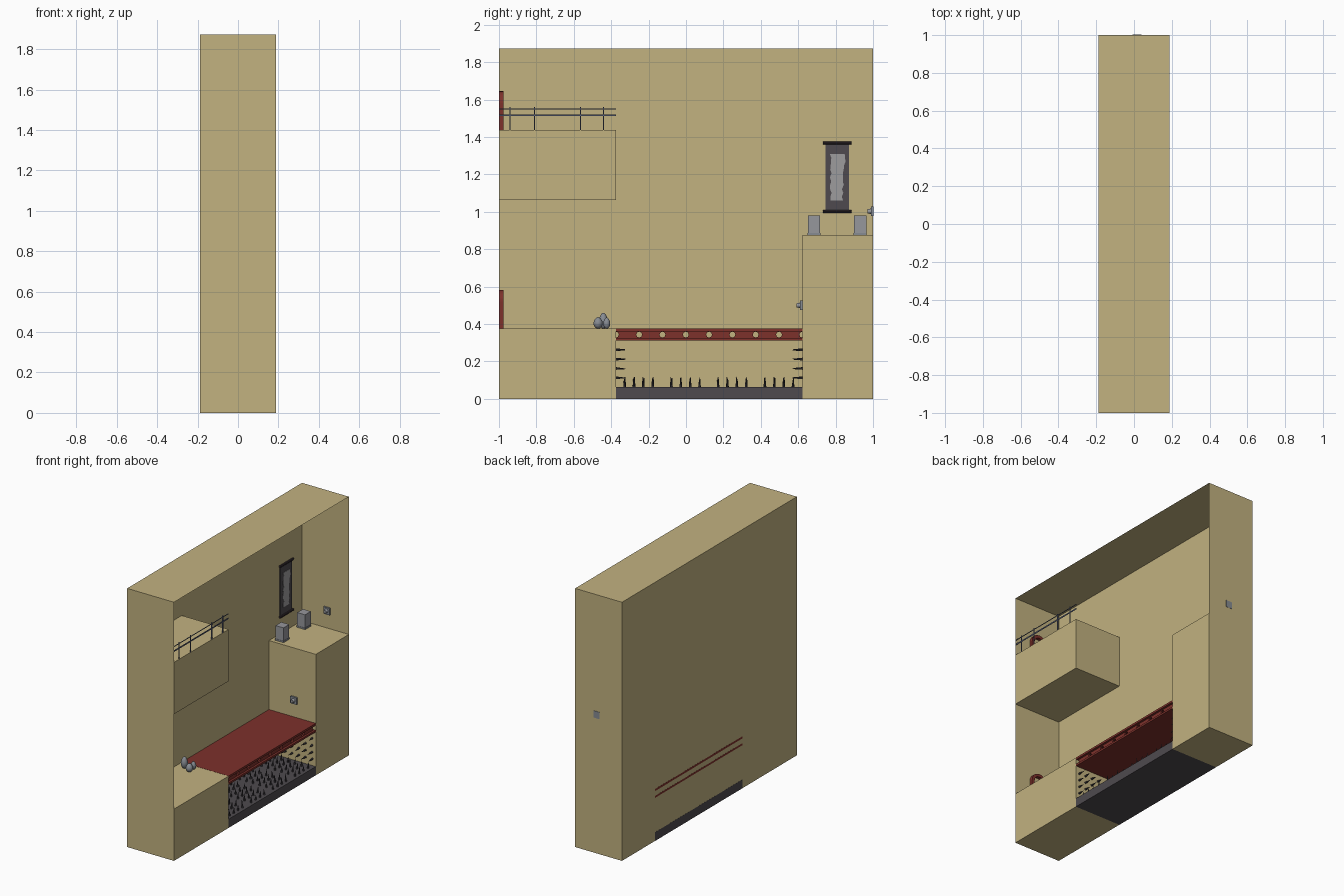
import bpy, bmesh, math, random
from mathutils import Matrix, Vector

if "Cube" in bpy.data.objects:
    bpy.data.objects.remove(bpy.data.objects["Cube"])

random.seed(4)
X, H = 0.1875, 1.872          # half depth and height of the room slice
PIT0, PIT1 = -0.375, 0.622    # pit limits along y


def mat(name, srgb):
    m = bpy.data.materials.new(name)
    lin = [((c / 255 + 0.055) / 1.055) ** 2.4 for c in srgb]
    m.diffuse_color = (*lin, 1)
    m.use_nodes = True
    m.node_tree.nodes["Principled BSDF"].inputs["Base Color"].default_value = m.diffuse_color
    return m


SAND = mat("sand", (194, 178, 128))
RED = mat("red_paint", (125, 49, 43))
DARK = mat("dark_stone", (78, 74, 78))
SPIKE = mat("spike_iron", (58, 55, 60))
ROD = mat("scroll_rod", (58, 48, 54))
PAPER = mat("scroll_ink", (158, 156, 158))
GREY = mat("grey_metal", (150, 151, 156))
STONE = mat("stone_grey", (134, 139, 146))
ROPE = mat("rail_blue_grey", (96, 104, 130))


def finish(name, bm, material, smooth=False):
    me = bpy.data.meshes.new(name)
    bm.to_mesh(me)
    bm.free()
    me.materials.append(material)
    for p in me.polygons:
        p.use_smooth = smooth
    ob = bpy.data.objects.new(name, me)
    bpy.context.collection.objects.link(ob)
    return ob


def add_box(bm, lo, hi):
    c = [(a + b) / 2 for a, b in zip(lo, hi)]
    s = [b - a for a, b in zip(lo, hi)]
    bmesh.ops.create_cube(bm, size=1, matrix=Matrix.Translation(c) @ Matrix.Diagonal((*s, 1)))


def box(name, lo, hi, material):
    bm = bmesh.new()
    add_box(bm, lo, hi)
    return finish(name, bm, material)


def add_prism(bm, pts, offset):
    """Extrude a flat outline by an offset vector."""
    f = bm.faces.new([bm.verts.new(p) for p in pts])
    ext = bmesh.ops.extrude_face_region(bm, geom=[f], use_keep_orig=True)
    bmesh.ops.translate(bm, vec=offset, verts=[v for v in ext["geom"] if isinstance(v, bmesh.types.BMVert)])
    bmesh.ops.recalc_face_normals(bm, faces=bm.faces)


def add_cone(bm, base, axis, r1, r2, length, sides):
    axis = Vector(axis).normalized()
    rot = axis.to_track_quat('Z', 'Y').to_matrix().to_4x4()
    bmesh.ops.create_cone(bm, cap_ends=True, segments=sides, radius1=r1, radius2=r2, depth=length,
                          matrix=Matrix.Translation(Vector(base) + axis * length / 2) @ rot)


# room shell: thin box open towards +x
bm = bmesh.new()
add_box(bm, (-X, -1, 0.0008), (X, 1, H))
bm.faces.ensure_lookup_table()
bmesh.ops.delete(bm, geom=[f for f in bm.faces if f.normal.x > 0.9], context='FACES_ONLY')
finish("room_shell", bm, SAND)

# platforms
box("lower_platform", (-X, -1, 0), (X, PIT0, 0.375), SAND)
box("upper_platform", (-X, -1, 1.062), (X, PIT0, 1.437), SAND)
box("altar_platform", (-X, PIT1, 0), (X, 1, 0.875), SAND)

# spike pit
box("pit_floor", (-X - 0.0006, PIT0, 0), (X, PIT1, 0.063), DARK)
bm = bmesh.new()
for i in range(7):
    x = -0.16 + i * 0.0533
    for g in range(4):
        for k in range(4):
            y = -0.328 + g * 0.25 + k * 0.05
            lean = (random.uniform(-.12, .12), random.uniform(-.08, .08), 1)
            add_cone(bm, (x, y, 0.06), lean, 0.008, 0.001, random.uniform(0.04, 0.058), 5)
    for k in range(4):
        z = 0.112 + k * 0.05
        for y, d in ((PIT0, 1), (PIT1, -1)):
            lean = (random.uniform(-.1, .1), d, random.uniform(-.06, .06))
            add_cone(bm, (x, y, z), lean, 0.008, 0.001, random.uniform(0.04, 0.053), 5)
finish("pit_spikes", bm, SPIKE)

# bridge: two flanges and pierced webs
box("bridge_deck", (-X - 0.0006, PIT0, 0.361), (X, PIT1, 0.376), RED)
box("bridge_bottom_flange", (-X - 0.0006, PIT0, 0.312), (X, PIT1, 0.326), RED)
bm = bmesh.new()
zc, r, step = 0.3435, 0.016, (PIT1 - PIT0) / 8
for x in (-0.172, 0.160):
    for k in range(8):
        y0, y1 = PIT0 + k * step, PIT0 + (k + 1) * step
        pts = [(x, y0, 0.362), (x, y1, 0.362)]
        for y, s, up in ((y1, -1, 1), (y0, 1, -1)):
            for j in range(5):
                a = math.pi * j / 4
                pts.append((x, y + s * r * math.sin(a), zc + up * r * math.cos(a)))
            if s < 0:
                pts += [(x, y1, 0.325), (x, y0, 0.325)]
        add_prism(bm, pts, (0.012, 0, 0))
finish("bridge_pierced_web", bm, RED)

# arched door frames on the front wall
for name, z0 in (("lower_door_frame", 0.375), ("upper_door_frame", 1.437)):
    arc = [math.pi * i / 12 for i in range(13)]
    path = lambda w: ([(w, z0)] + [(w * math.cos(a), z0 + 0.145 + w * math.sin(a)) for a in arc] + [(-w, z0)])
    pts = path(0.063) + path(0.042)[::-1]
    bm = bmesh.new()
    add_prism(bm, [(x, -0.999, z) for x, z in pts], (0, 0.024, 0))
    finish(name, bm, RED)

# railing on the upper platform edge
bm = bmesh.new()
for y in (-0.94, -0.81, -0.565, -0.44):
    add_box(bm, (0.183, y - 0.0025, 1.437), (0.1885, y + 0.0025, 1.56))
for z, t in ((1.550, 0.002), (1.517, 0.0045)):
    add_box(bm, (0.184, -1, z - t), (0.188, PIT0, z + t))
finish("railing", bm, ROPE)

# wall plates with round knobs
for name, y, z in (("upper", 1.0, 1.003), ("lower", PIT1, 0.5)):
    cx = 0.016
    box(name + "_knob_plate", (cx - .025, y - .012, z - .025), (cx + .025, y + (.002 if y == 1 else 0), z + .025), STONE)
    bm = bmesh.new()
    add_cone(bm, (cx, y - .01, z), (0, -1, 0), 0.015, 0.011, 0.02, 12)
    finish(name + "_knob", bm, GREY)

# altar boxes with a shallow foot
for i, y in enumerate((0.684, 0.931)):
    box(f"altar_box_{i+1}", (-.155, y - .033, .885), (-.092, y + .033, .981), GREY)
    box(f"altar_box_foot_{i+1}", (-.157, y - .035, .875), (-.09, y + .035, .886), STONE)

# hanging scroll
box("scroll_cloth", (-X, 0.745, 1.0), (-X + .008, 0.872, 1.37), DARK)
bm = bmesh.new()
for z in (1.003, 1.369):
    add_cone(bm, (-X + .009, 0.732, z), (0, 1, 0), 0.008, 0.008, 0.153, 10)
finish("scroll_rods", bm, ROD)
bm = bmesh.new()
N = 12
left = [(0.768 + random.uniform(0, .01), 1.06 + .25 * i / N) for i in range(N + 1)]
right = [(0.838 + .014 * i / N + random.uniform(-.008, .004), 1.06 + .25 * i / N) for i in range(N + 1)]
add_prism(bm, [(-X + .008, y, z) for y, z in right + left[::-1]], (0.002, 0, 0))
finish("scroll_ink_panel", bm, PAPER)

# rounded stones on the lower platform
for i, (x, y, rad, h) in enumerate(((-.06, -.47, .025, .062), (-.12, -.442, .024, .085), (-.06, -.424, .019, .06))):
    bm = bmesh.new()
    bmesh.ops.create_uvsphere(bm, u_segments=14, v_segments=10, radius=1)
    for v in bm.verts:
        t = 1 - 0.2 * max(v.co.z, 0)      # slightly egg shaped
        v.co = (x + v.co.x * rad * t, y + v.co.y * rad * t, .375 + h / 2 + v.co.z * h / 2)
    finish(f"rounded_stone_{i+1}", bm, STONE, True)
